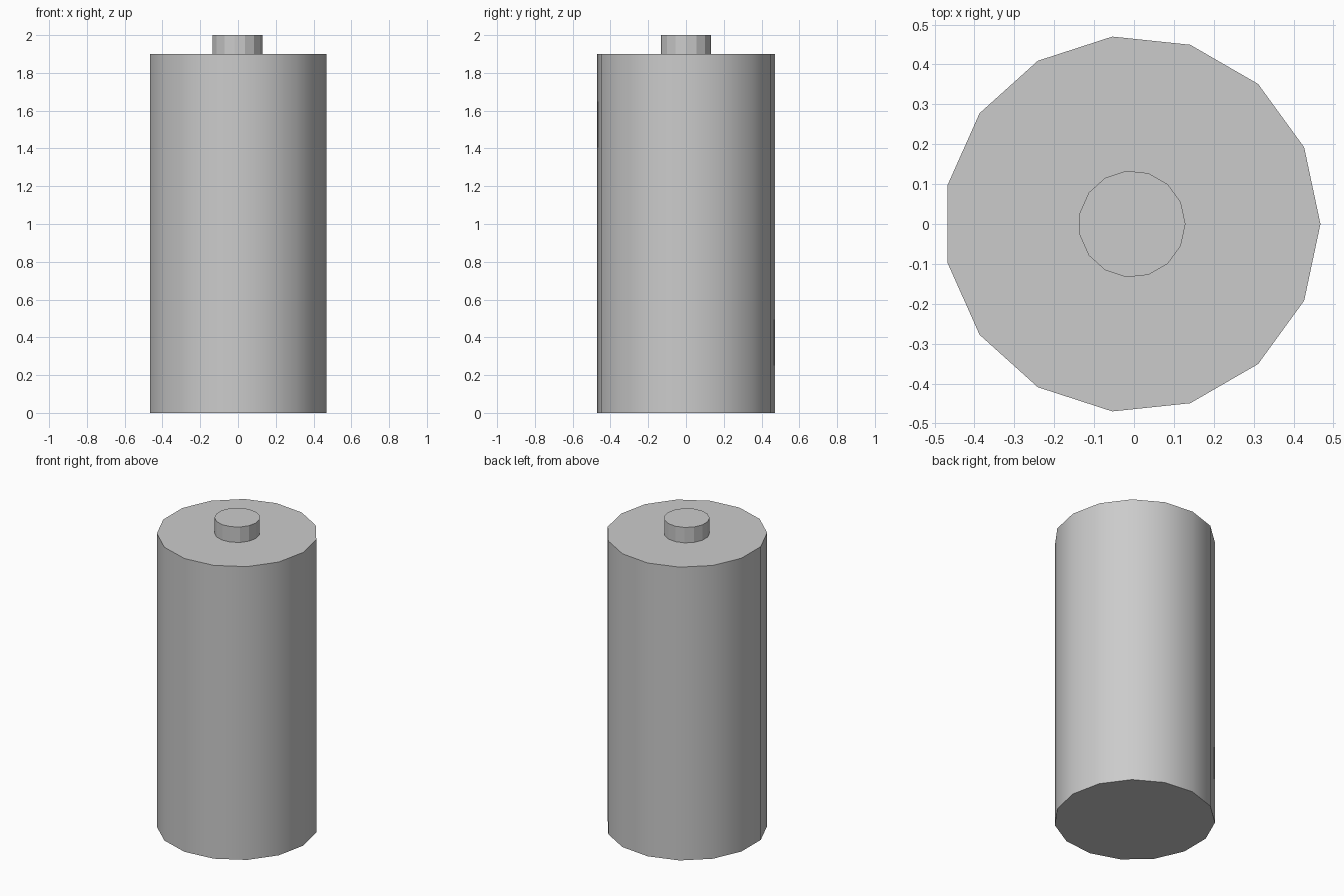
import bpy
import math

if "Cube" in bpy.data.objects:
    bpy.data.objects.remove(bpy.data.objects["Cube"])

SIDES = 15
CENTRE_X = -0.005  # odd-sided prism: shifts its bounds onto x = 0


def prism(name, radius, z0, z1, smooth):
    bpy.ops.mesh.primitive_cylinder_add(
        vertices=SIDES, radius=radius, depth=z1 - z0,
        location=(CENTRE_X, 0, (z0 + z1) / 2))
    obj = bpy.context.object
    obj.name = name
    # put one corner on +x
    for v in obj.data.vertices:
        x, y = v.co.x, v.co.y
        v.co.x, v.co.y = y, -x
    if smooth:
        bpy.ops.object.shade_smooth_by_angle(angle=math.radians(30))
    return obj


# main cell casing
prism("battery_body", 0.4725, 0.0, 1.9, True)
# positive contact, seated slightly into the casing
prism("terminal_cap", 0.134, 1.89, 2.0, False)
